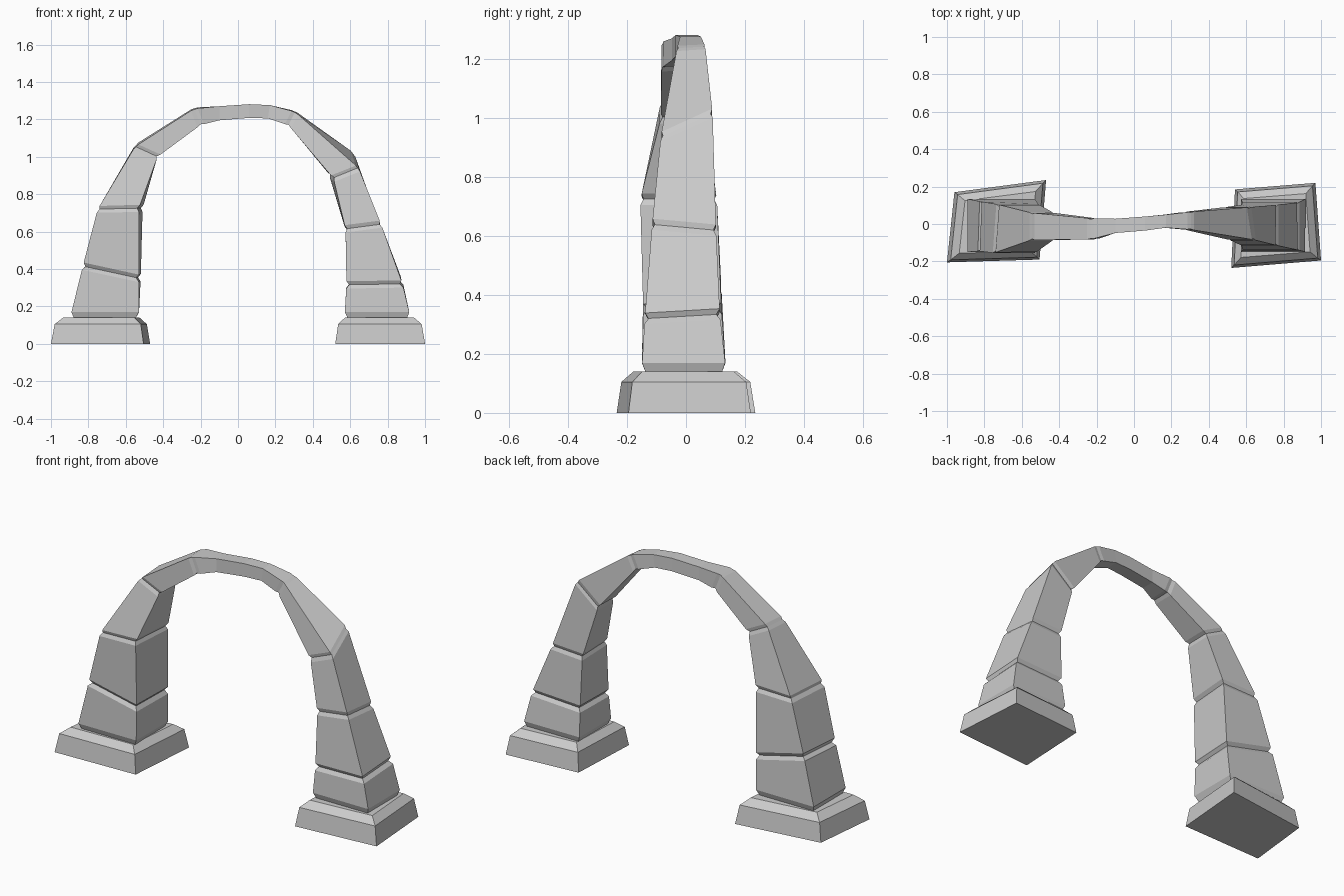
import bpy
from mathutils import Vector

if "Cube" in bpy.data.objects:
    bpy.data.objects.remove(bpy.data.objects["Cube"])

stone = bpy.data.materials.new("grey stone")
stone.diffuse_color = (0.6, 0.6, 0.6, 1)
stone.use_nodes = True
stone.node_tree.nodes["Principled BSDF"].inputs["Base Color"].default_value = stone.diffuse_color


def loft(name, rings):
    """Skin four-cornered rings into a closed flat-shaded solid."""
    verts = [p for r in rings for p in r]
    faces = [(0, 1, 2, 3), tuple(len(verts) - 1 - i for i in range(4))]
    for k in range(len(rings) - 1):
        a, b = 4 * k, 4 * k + 4
        for i in range(4):
            j = (i + 1) % 4
            faces.append((a + j, a + i, b + i, b + j))
    mesh = bpy.data.meshes.new(name)
    mesh.from_pydata(verts, [], faces)
    mesh.materials.append(stone)
    ob = bpy.data.objects.new(name, mesh)
    bpy.context.collection.objects.link(ob)
    # consistent outward normals
    import bmesh
    bm = bmesh.new()
    bm.from_mesh(mesh)
    bmesh.ops.recalc_face_normals(bm, faces=bm.faces)
    bm.to_mesh(mesh)
    bm.free()
    return ob


# plinths: skewed footprint, slight batter, then a sloping top
plinths = {
    "left_plinth": ([(-1, -.205), (-.505, -.19), (-.47, .235), (-.96, .17)], (-.715, -.01)),
    "right_plinth": ([(.52, -.235), (1, -.195), (.97, .22), (.54, .185)], (.745, -.01)),
}
for name, (foot, (cx, cy)) in plinths.items():
    loft(name, [[(cx + (x - cx) * sx, cy + (y - cy) * sy, z) for x, y in foot]
                for z, sx, sy in ((0, 1, 1), (.105, .93, .93), (.14, .77, .75))])

# arch joints: outer x,z | inner x,z | front y, back y | back edge shift x,z
joints = [
    (-.895, .15, -.53, .15, -.15, .135, 0, 0),
    (-.83, .415, -.53, .35, -.145, .12, .01, .01),
    (-.75, .72, -.53, .725, -.155, .105, .02, 0),
    (-.55, 1.055, -.43, 1.0, -.085, .06, 0, .01),
    (-.235, 1.257, -.2, 1.17, -.083, .03, 0, .006),
    (-.1, 1.27, -.1, 1.195, -.048, .028, 0, 0),
    (.06, 1.281, .06, 1.208, -.035, .04, 0, 0),
    (.17, 1.276, .16, 1.205, -.02, .05, 0, 0),
    (.305, 1.24, .27, 1.168, -.03, .065, 0, .005),
    (.645, .94, .51, .885, -.085, .09, -.025, .08),
    (.765, .64, .575, .615, -.115, .102, 0, -.02),
    (.88, .32, .58, .315, -.14, .115, 0, .015),
    (.92, .15, .57, .15, -.15, .135, 0, 0),
]


def ring(ox, oz, ix, iz, yf, yb, bx, bz):
    return [Vector(p) for p in ((ox, yf, oz), (ix, yf, iz),
                                (ix + bx, yb, iz + bz * .3), (ox + bx, yb, oz + bz))]


# arch of stones: each joint becomes a shallow V groove
base = [ring(*j) for j in joints]
last = len(base) - 1
rings = []
for k, r in enumerate(base):
    mid = sum(r, Vector()) / 4
    depth = .045 * (r[0] - r[1]).length
    shrunk = [p + (mid - p).normalized() * depth * 1.4 for p in r]
    if k in (5, 6, 7):                      # crown stone has no grooves
        rings.append(r)
        continue
    w = .02
    back = [p + (q - p).normalized() * w for p, q in zip(r, base[max(k - 1, 0)])]
    ahead = [p + (q - p).normalized() * w for p, q in zip(r, base[min(k + 1, last)])]
    if k:
        rings.append(back)
    if k in (0, last):                      # feet sit on the plinths
        shrunk = [Vector((p.x, p.y, .135)) for p in shrunk]
    rings.append(shrunk)
    if k < last:
        rings.append(ahead)
loft("arch_stones", rings)
